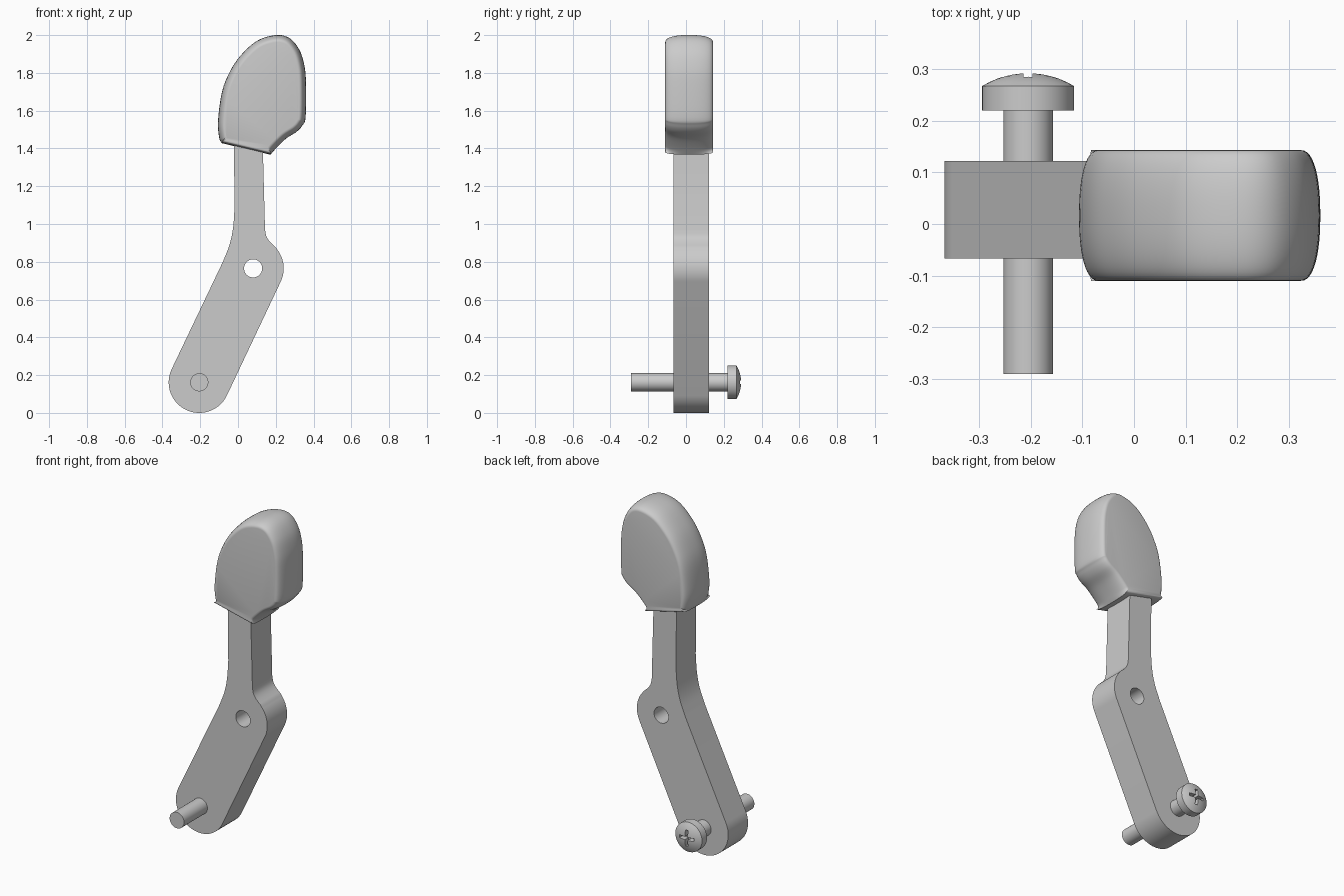
import bpy, bmesh
from math import sin, cos, radians, sqrt, pi
from mathutils import Vector

if "Cube" in bpy.data.objects:
    bpy.data.objects.remove(bpy.data.objects["Cube"])


def loft(name, layers):
    """Skin closed (x, z) loops placed at successive y values, capped at both ends."""
    bm = bmesh.new()
    rings = [[bm.verts.new((x, y, z)) for x, z in loop] for y, loop in layers]
    n = len(rings[0])
    for a, b in zip(rings, rings[1:]):
        for i in range(n):
            j = (i + 1) % n
            bm.faces.new((a[i], a[j], b[j], b[i]))
    bm.faces.new(rings[0])
    bm.faces.new(rings[-1])
    bmesh.ops.recalc_face_normals(bm, faces=bm.faces)
    mesh = bpy.data.meshes.new(name)
    bm.to_mesh(mesh)
    bm.free()
    obj = bpy.data.objects.new(name, mesh)
    bpy.context.collection.objects.link(obj)
    return obj


def activate(obj):
    bpy.ops.object.select_all(action='DESELECT')
    obj.select_set(True)
    bpy.context.view_layer.objects.active = obj


def smooth(obj, angle=30):
    activate(obj)
    bpy.ops.object.shade_smooth_by_angle(angle=radians(angle))


def cut(obj, cutter):
    mod = obj.modifiers.new("cut", 'BOOLEAN')
    mod.operation, mod.solver, mod.object = 'DIFFERENCE', 'EXACT', cutter
    activate(obj)
    bpy.ops.object.modifier_apply(modifier=mod.name)
    bpy.data.objects.remove(cutter)


def arc(c, r, a0, a1, n):
    return [(c[0] + r * cos(radians(a0 + (a1 - a0) * i / n)),
             c[1] + r * sin(radians(a0 + (a1 - a0) * i / n))) for i in range(n + 1)]


def circle(c, r, n=48):
    return arc(c, r, 0, 360, n)[:-1]


def spline(pts, n):
    """Catmull-Rom curve through the points."""
    p = [Vector(q) for q in pts]
    p = [2 * p[0] - p[1]] + p + [2 * p[-1] - p[-2]]
    out = []
    for a, b, c, d in zip(p, p[1:], p[2:], p[3:]):
        for i in range(n):
            t = i / n
            out.append(0.5 * (2 * b + (c - a) * t + (2 * a - 5 * b + 4 * c - d) * t**2
                              + (3 * b - a - 3 * c + d) * t**3))
    return out + [p[-2]]


PIVOT, HOLE, R = (-0.205, 0.162), (0.08, 0.765), 0.162

# lever arm: rounded bottom, bent neck, ear around the through hole
left_bend = spline([(-0.08, 0.80), (-0.045, 0.89), (-0.026, 0.98), (-0.018, 1.09)], 5)
right_fillet = spline([(0.143, 0.97), (0.150, 0.935), (0.167, 0.908), (0.2, 0.876)], 4)
arm_profile = ([tuple(v) for v in left_bend] + [(-0.022, 1.44), (0.131, 1.42)]
               + [tuple(v) for v in right_fillet]
               + arc(HOLE, R, 40, -25.3, 16) + arc(PIVOT, R, -25.3, -205.3, 36))
arm = loft("lever_arm", [(-0.067, arm_profile), (0.122, arm_profile)])
cut(arm, loft("hole_cutter", [(-0.2, circle(HOLE, 0.048)), (0.25, circle(HOLE, 0.048))]))
smooth(arm)

# knob: outline runs clockwise from the lower left corner to the lower tip
outline = spline([(-0.086, 1.428), (-0.099, 1.455), (-0.106, 1.54), (-0.087, 1.69),
                  (-0.05, 1.793), (0.008, 1.885), (0.098, 1.968), (0.199, 2.0),
                  (0.273, 1.984), (0.326, 1.92), (0.352, 1.836), (0.36, 1.74),
                  (0.358, 1.566), (0.342, 1.523), (0.31, 1.488), (0.257, 1.454),
                  (0.21, 1.41), (0.172, 1.367)], 5)


def inset(loop, d):
    out, n = [], len(loop)
    for i, p in enumerate(loop):
        t = (loop[(i + 1) % n] - loop[i - 1]).normalized()
        k = 0.35 if i in (0, n - 1) else 0.6 if i in (1, n - 2) else 1
        out.append(tuple(p + Vector((t.y, -t.x)) * d * k))
    return out


knob_layers = []
for i in range(25):
    t = sin(pi / 2 * (i - 12) / 12)
    d = 0.038 * (1 - max(0, 1 - abs(t) ** 2.3) ** (1 / 2.3))
    knob_layers.append((0.0165 + 0.1265 * t, inset(outline, d)))
smooth(loft("knob", knob_layers), 40)

# pivot screw: shaft, stepped head and shallow dome
DOME = 0.171
screw_layers = [(-0.29, 0.048), (0.22, 0.048), (0.22, 0.089), (0.267, 0.089)]
screw_layers += [(0.292 - DOME + sqrt(DOME**2 - r * r), r)
                 for r in (0.075, 0.06, 0.045, 0.03, 0.015, 0.005)]
screw = loft("pivot_screw", [(y, circle(PIVOT, r)) for y, r in screw_layers])

# cross recess in the screw head
w, l = 0.009, 0.048
quarter = [(l, -w), (l, w), (w, w)]
cross = []
for k in range(4):
    c, s = round(cos(k * pi / 2)), round(sin(k * pi / 2))
    cross += [(PIVOT[0] + c * x - s * z, PIVOT[1] + s * x + c * z) for x, z in quarter]
cut(screw, loft("recess_cutter", [(0.255, cross), (0.35, cross)]))
smooth(screw, 20)
